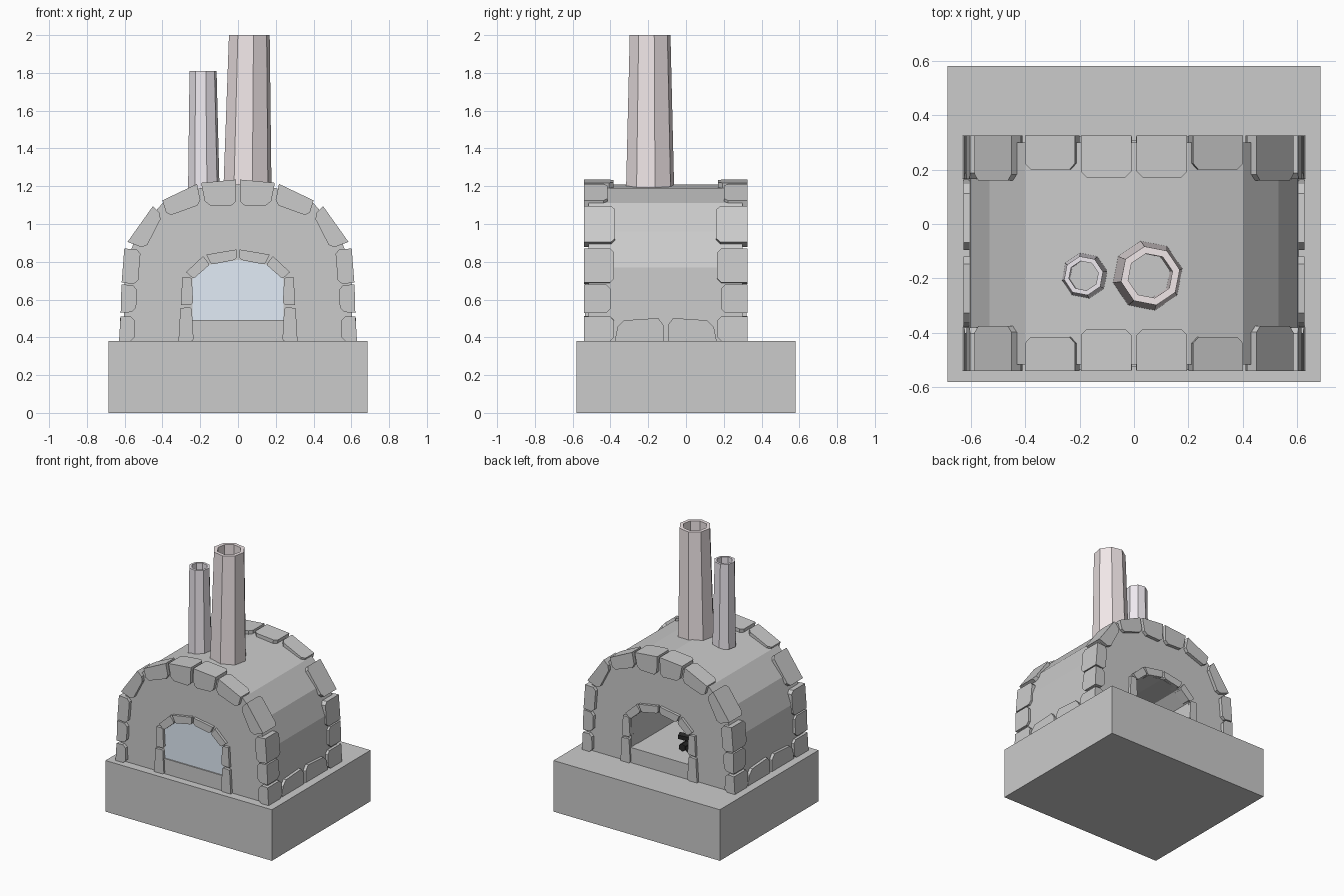
import bpy, bmesh, math
from mathutils import Vector

if "Cube" in bpy.data.objects:
    bpy.data.objects.remove(bpy.data.objects["Cube"])

MID_Y = -0.1075          # symmetry plane between front and back arches


def finish(bm, name, mat=None):
    bmesh.ops.recalc_face_normals(bm, faces=bm.faces)
    me = bpy.data.meshes.new(name)
    bm.to_mesh(me)
    bm.free()
    ob = bpy.data.objects.new(name, me)
    bpy.context.collection.objects.link(ob)
    if mat:
        me.materials.append(mat)
    return ob


def material(name, rgb):
    m = bpy.data.materials.new(name)
    m.diffuse_color = (*rgb, 1)
    m.use_nodes = True
    m.node_tree.nodes["Principled BSDF"].inputs["Base Color"].default_value = m.diffuse_color
    return m


def box(name, lo, hi):
    bm = bmesh.new()
    bmesh.ops.create_cube(bm, size=1)
    for v in bm.verts:
        v.co = [lo[i] + (v.co[i] + 0.5) * (hi[i] - lo[i]) for i in range(3)]
    return finish(bm, name)


def bridge(bm, a, b):
    n = len(a)
    for i in range(n):
        j = (i + 1) % n
        bm.faces.new((a[i], a[j], b[j], b[i]))


def prism(bm, pts, d0, d1, axis='y'):
    """Extrude a 2D profile along y (profile is x,z) or x (profile is y,z)."""
    put = (lambda p, d: (p[0], d, p[1])) if axis == 'y' else (lambda p, d: (d, p[0], p[1]))
    a = [bm.verts.new(put(p, d0)) for p in pts]
    b = [bm.verts.new(put(p, d1)) for p in pts]
    bridge(bm, a, b)
    bm.faces.new(a)
    bm.faces.new(b)
    return a, b


def stone(bm, pts, y0, y1, cut):
    """Four-sided stone (outer, outer, inner, inner) with cut corners on the inner side and end."""
    a, b = prism(bm, pts, y0, y1)
    pairs = [(a[2], b[2]), (a[3], b[3])]
    if abs(y1 - y0) > 0.1:
        pairs += [(b[1], b[2]), (b[3], b[0])]
    edges = [bm.edges.get(p) for p in pairs]
    bmesh.ops.bevel(bm, geom=edges, offset=cut, segments=1, affect='EDGES')


def arch(half):
    """Closed loop from a right-hand half profile ending on the centre line."""
    return half + [(-x, z) for x, z in reversed(half[:-1])]


# plinth
box("plinth", (-0.685, -0.58, 0), (0.685, 0.58, 0.38))

# oven body: faceted vault with a tunnel through it
outer = arch([(0.605, 0.38), (0.6, 0.77), (0.53, 0.96), (0.4, 1.11), (0.2, 1.19), (0, 1.21)])
inner = arch([(0.24, 0.49), (0.24, 0.6), (0.24, 0.71), (0.15, 0.785), (0.07, 0.798), (0, 0.81)])
bm = bmesh.new()
loops = [[bm.verts.new((x, y, z)) for x, z in prof]
         for prof, y in ((outer, -0.515), (outer, 0.30), (inner, 0.30), (inner, -0.515))]
for i in range(4):
    bridge(bm, loops[i], loops[(i + 1) % 4])
finish(bm, "oven_body")

# edge stones: right-hand half profile and depth of each
edge_stones = [
    ([(0.01, 1.235), (0.195, 1.218), (0.172, 1.10), (0.015, 1.095)], 0.155),
    ([(0.217, 1.212), (0.40, 1.125), (0.375, 1.04), (0.195, 1.105)], 0.125),
    ([(0.45, 1.095), (0.585, 0.905), (0.49, 0.87), (0.40, 1.045)], 0.165),
    ([(0.602, 0.87), (0.616, 0.69), (0.53, 0.68), (0.515, 0.865)], 0.16),
    ([(0.617, 0.68), (0.621, 0.53), (0.54, 0.535), (0.535, 0.675)], 0.14),
    ([(0.622, 0.51), (0.63, 0.38), (0.545, 0.38), (0.55, 0.515)], 0.16),
]
# door stones: right-hand half profile
door_stones = [
    [(0.315, 0.38), (0.305, 0.555), (0.245, 0.56), (0.235, 0.38)],
    [(0.302, 0.572), (0.295, 0.72), (0.245, 0.72), (0.237, 0.575)],
    [(0.275, 0.745), (0.185, 0.83), (0.15, 0.785), (0.235, 0.71)],
    [(0.168, 0.838), (0.008, 0.865), (0.008, 0.812), (0.142, 0.785)],
]
edges_bm, door_bm, sides_bm = bmesh.new(), bmesh.new(), bmesh.new()
for sx in (1, -1):
    for sy in (-1, 1):
        face = MID_Y + sy * 0.4325
        for pts, depth in edge_stones:
            stone(edges_bm, [(sx * x, z) for x, z in pts], face, face - sy * depth, 0.022)
        for pts in door_stones:
            stone(door_bm, [(sx * x, z) for x, z in pts],
                  MID_Y + sy * 0.428, MID_Y + sy * 0.36, 0.01)
        # low stones along the flanks
        flank = [(0.012, 0.38), (0.012, 0.465), (0.04, 0.502), (0.22, 0.49),
                 (0.255, 0.455), (0.27, 0.38)]
        prism(sides_bm, [(MID_Y + sy * y, z) for y, z in flank], sx * 0.55, sx * 0.625, 'x')
finish(edges_bm, "edge_stones")
finish(door_bm, "door_stones")
finish(sides_bm, "flank_stones")

# sills under both openings
for name, sy in (("front_sill", -1), ("back_sill", 1)):
    ys = sorted((MID_Y + sy * 0.33, MID_Y + sy * 0.416))
    box(name, (-0.242, ys[0], 0.38), (0.242, ys[1], 0.493))

# glass door pane
bm = bmesh.new()
prism(bm, inner, -0.515, -0.505)
finish(bm, "glass_pane", material("pale_glass", (0.76, 0.84, 0.93)))


# chimney pipes: tapered, open-topped, eight-sided
def pipe(name, x, y, x_top, rings, mat, turn):
    bm = bmesh.new()
    z_lo, z_hi = rings[0][1], rings[1][1]
    made = []
    for r, z in rings:
        cx = x + (x_top - x) * (z - z_lo) / (z_hi - z_lo)
        made.append([bm.verts.new((cx + r * math.cos(turn + i * math.tau / 8),
                                   y + r * math.sin(turn + i * math.tau / 8), z))
                     for i in range(8)])
    for i in range(4):
        bridge(bm, made[i], made[(i + 1) % 4])
    finish(bm, name, mat)


pipe("large_chimney", 0.05, -0.19, 0.06,
     [(0.13, 1.18), (0.11, 2.0), (0.083, 2.0), (0.083, 1.18)],
     material("pink_clay", (0.88, 0.80, 0.81)), 0.2)
pipe("small_chimney", -0.181, -0.19, -0.185,
     [(0.085, 1.18), (0.073, 1.81), (0.055, 1.81), (0.055, 1.18)],
     material("lilac_clay", (0.86, 0.82, 0.87)), 0.2)

# charred logs on the oven floor
black = material("charcoal", (0.02, 0.02, 0.02))
logs = [((-0.17, -0.2, 0.52), (-0.13, 0.16, 0.52)), ((-0.06, -0.2, 0.52), (-0.08, 0.16, 0.52)),
        ((-0.2, 0.08, 0.57), (-0.02, 0.1, 0.57)), ((-0.2, -0.1, 0.57), (0.0, -0.08, 0.57))]
bm = bmesh.new()
for p, q in logs:
    p, q = Vector(p), Vector(q)
    made = bmesh.ops.create_cone(bm, cap_ends=True, segments=6, radius1=0.032,
                                 radius2=0.028, depth=(q - p).length)["verts"]
    rot = (q - p).to_track_quat('Z', 'Y')
    for v in made:
        v.co = rot @ v.co + (p + q) / 2
finish(bm, "charred_logs", black)
